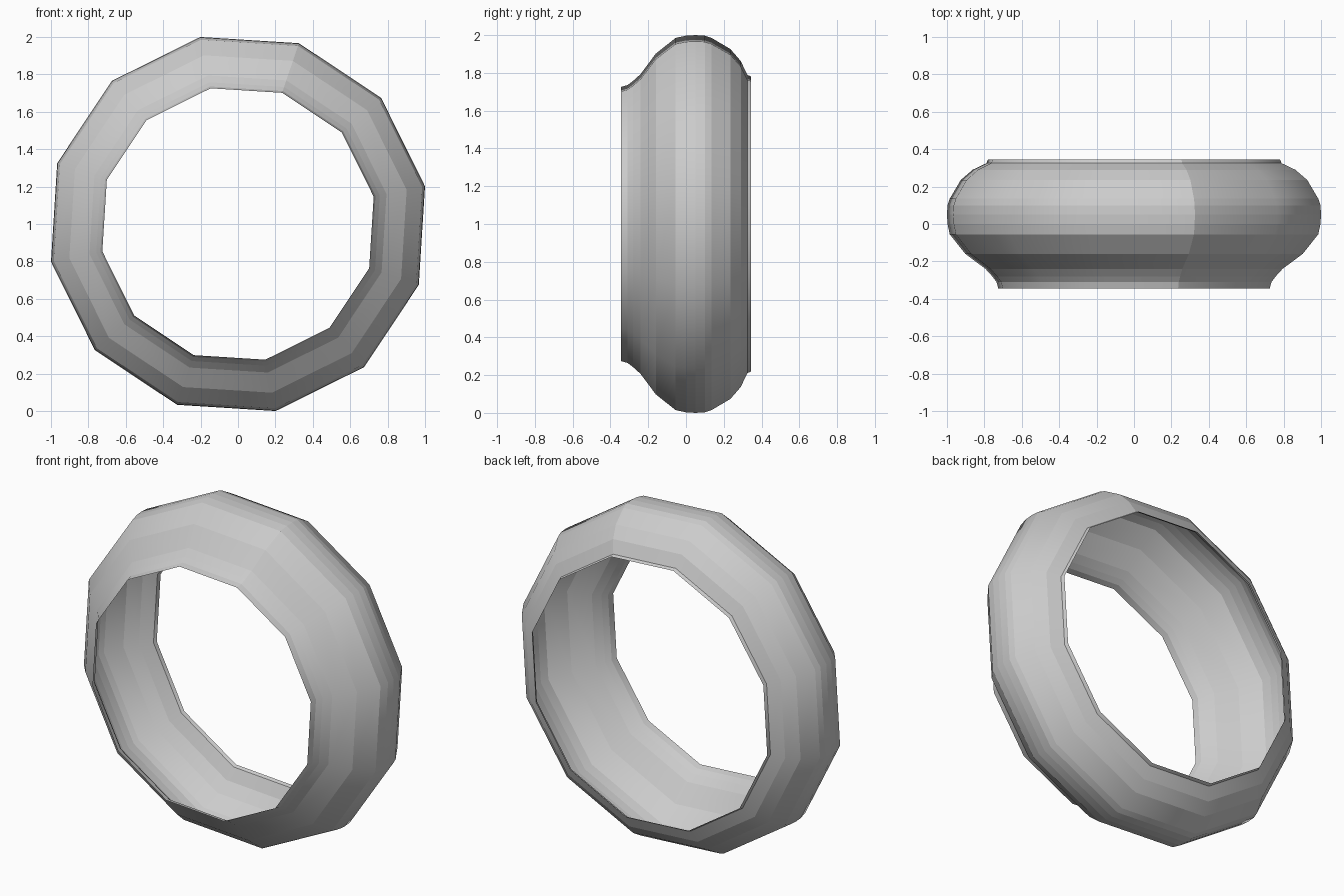
import bpy, bmesh
from math import cos, sin, radians

cube = bpy.data.objects.get("Cube")
if cube:
    bpy.data.objects.remove(cube)

SIDES = 12
START = radians(71.4)          # direction of the seam
STEP = radians(360 / SIDES)
CENTRE_Z = 1.0

# Cross-section of the open shell, front to back: (y, radius)
PROFILE = [(-0.345, 0.74), (-0.31, 0.75), (-0.28, 0.773), (-0.24, 0.81),
           (-0.16, 0.92), (-0.055, 1.005), (0.0, 1.017), (0.05, 1.02),
           (0.10, 1.017), (0.135, 1.005), (0.235, 0.945), (0.29, 0.88),
           (0.325, 0.805), (0.345, 0.797)]

# Plain grey material
grey = bpy.data.materials.new("light grey")
colour = (0.6, 0.6, 0.6, 1)
grey.diffuse_color = colour
grey.use_nodes = True
grey.node_tree.nodes["Principled BSDF"].inputs["Base Color"].default_value = colour

# Revolve the cross-section around the y axis
bm = bmesh.new()
rings = []
for i in range(SIDES):
    a = START + i * STEP
    rings.append([bm.verts.new((r * cos(a), y, CENTRE_Z + r * sin(a)))
                  for y, r in PROFILE])
for i in range(SIDES):
    here, after = rings[i], rings[(i + 1) % SIDES]
    for j in range(len(PROFILE) - 1):
        face = bm.faces.new((here[j], after[j], after[j + 1], here[j + 1]))
        face.smooth = True

# Crisp bands along the hoop and one crisp seam across it, smooth elsewhere
bm.normal_update()
seam = set(rings[0])
for e in bm.edges:
    v, w = e.verts
    along_hoop = abs(v.co.y - w.co.y) < 1e-5
    e.smooth = not (along_hoop or (v in seam and w in seam))

# Point the faces away from the axis
first = bm.faces[:][6]
c = first.calc_center_median()
if first.normal.x * c.x + first.normal.z * (c.z - CENTRE_Z) < 0:
    bmesh.ops.reverse_faces(bm, faces=bm.faces[:])

mesh = bpy.data.meshes.new("ring_shell")
bm.to_mesh(mesh)
bm.free()
mesh.materials.append(grey)
ring = bpy.data.objects.new("ring_shell", mesh)
bpy.context.collection.objects.link(ring)
